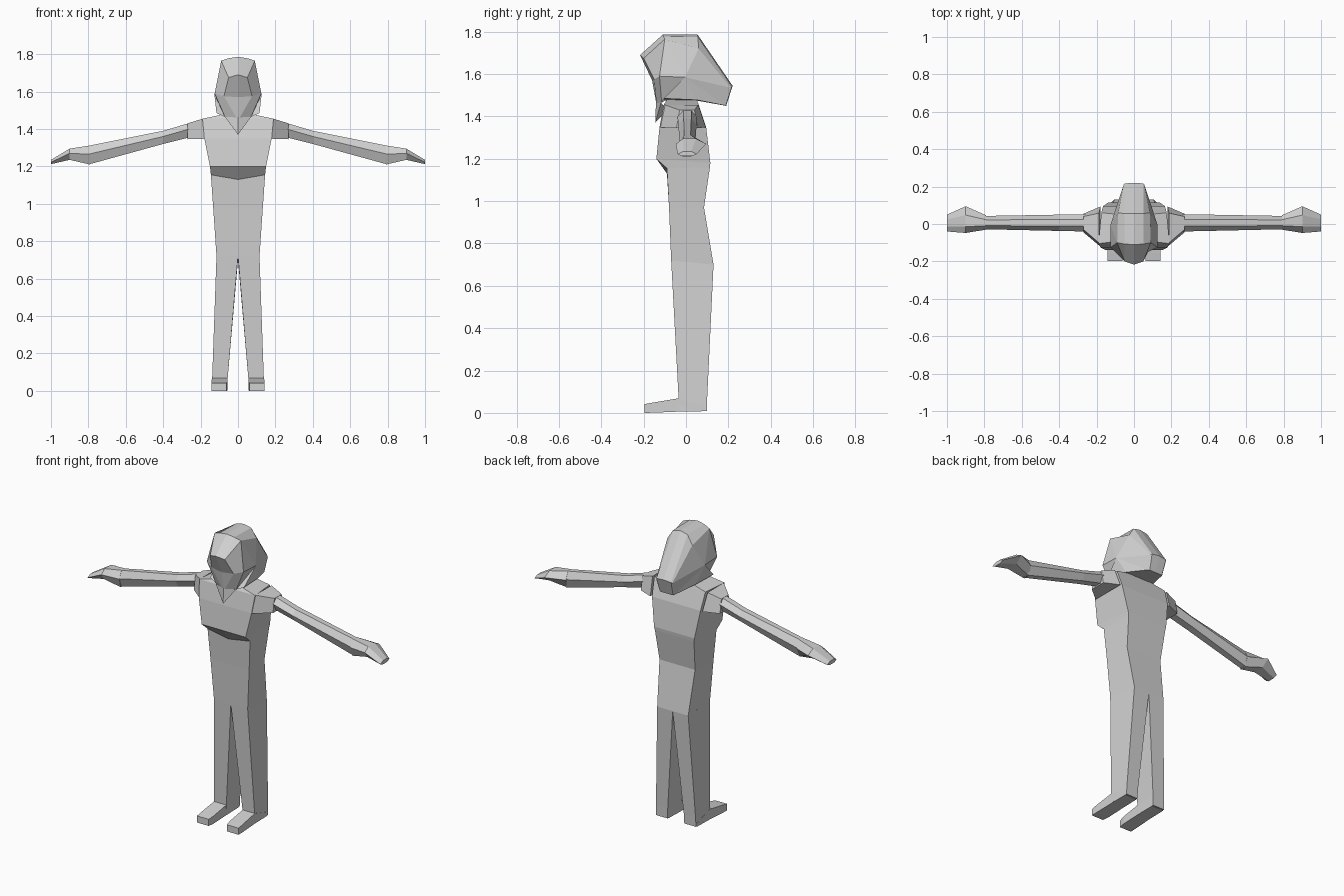
import bpy, bmesh
from mathutils import Vector

grey = bpy.data.materials.new("plain_grey")
grey.diffuse_color = (0.64, 0.64, 0.64, 1)


def build(name, verts, faces):
    """Make a flat-shaded mesh from its right half, mirrored over x = 0."""
    bm = bmesh.new()
    for s in (1, -1):
        vs = [bm.verts.new((s * x, y, z)) for x, y, z in verts]
        for f in faces:
            bm.faces.new([vs[i] for i in (f if s == 1 else f[::-1])])
    bmesh.ops.remove_doubles(bm, verts=bm.verts, dist=0.0005)
    bmesh.ops.recalc_face_normals(bm, faces=bm.faces)
    me = bpy.data.meshes.new(name)
    bm.to_mesh(me)
    bm.free()
    me.materials.append(grey)
    ob = bpy.data.objects.new(name, me)
    bpy.context.collection.objects.link(ob)
    return ob


def loft(rings, closed=True, caps=(True, True)):
    """Skin a row of equal rings; return verts and faces."""
    n = len(rings[0])
    verts = [p for r in rings for p in r]
    faces = []
    for k in range(len(rings) - 1):
        for i in range(n if closed else n - 1):
            j = (i + 1) % n
            faces.append((k * n + i, k * n + j, (k + 1) * n + j, (k + 1) * n + i))
    if caps[0]:
        faces.append(tuple(range(n))[::-1])
    if caps[1]:
        faces.append(tuple(range(len(verts) - n, len(verts))))
    return verts, faces


# Torso: half width, front y, back y, front centre z, front side z, back z
torso = [
    (0.115, -0.07, 0.13, 0.72, 0.72, 0.70),
    (0.132, -0.08, 0.085, 0.97, 0.97, 0.97),
    (0.145, -0.09, 0.113, 1.13, 1.155, 1.16),
    (0.15, -0.14, 0.115, 1.20, 1.20, 1.18),
    (0.18, -0.125, 0.095, 1.35, 1.35, 1.35),
    (0.19, -0.105, 0.06, 1.455, 1.455, 1.455),
    (0.07, -0.09, 0.05, 1.48, 1.48, 1.48),
]
rings = [[(0, f, zc), (w, f, zs), (w * 0.92, b, zb), (0, b, zb)]
         for w, f, b, zc, zs, zb in torso]
build("torso", *loft(rings, closed=False, caps=(False, True)))

# Legs: tapering from the crotch to the ankle and heel
legs = [[(i, f, zf), (o, f, zf), (o - d, b, zb), (i, b, zb)]
        for i, o, f, b, zf, zb, d in [
            (0, 0.115, -0.07, 0.13, 0.72, 0.70, 0.009),
            (0.055, 0.138, -0.035, 0.10, 0.07, 0.07, 0.003),
            (0.057, 0.14, -0.035, 0.098, 0.01, 0.01, 0.003)]]
build("legs", *loft(legs, caps=(False, True)))

# Feet: wedges running forward to a blunt toe
feet = [[(i, y, lo), (o, y, lo), (o, y, hi), (i, y, hi)]
        for y, i, o, lo, hi in [
            (0.09, 0.057, 0.138, 0.008, 0.03),
            (-0.035, 0.056, 0.139, 0.006, 0.069),
            (-0.155, 0.056, 0.142, 0.001, 0.049),
            (-0.197, 0.062, 0.142, 0.0, 0.041)]]
build("feet", *loft(feet))

# Shoulders: blocks narrowing to the sleeve end
shoulders = [[(x, f, lo), (x - t, f2, hi), (x - t, b2, hi), (x, b, lo)]
             for x, t, f, f2, b2, b, lo, hi in [
                 (0.178, -0.01, -0.122, -0.10, 0.058, 0.094, 1.348, 1.455),
                 (0.27, 0.0, -0.045, -0.03, 0.04, 0.055, 1.345, 1.43)]]
build("shoulders", *loft(shoulders))

# Arms: six-sided, angled front and back; x, front, back, low, mid, top
arms = [[(x, f, m), (x, f * 0.3, t), (x, b * 0.5, t),
         (x, b, m), (x, b * 0.6, lo), (x, f * 0.4, lo)]
        for x, f, b, lo, m, t in [
            (0.26, -0.04, 0.05, 1.355, 1.40, 1.432),
            (0.40, -0.037, 0.05, 1.32, 1.36, 1.39),
            (0.80, -0.028, 0.043, 1.21, 1.265, 1.31)]]
build("arms", *loft(arms))

# Hands: wide at the knuckles, thin at the fingertips
hands = [[(x, f, m), (x, f * 0.3, t), (x, b * 0.5, t),
          (x, b, m), (x, b * 0.5, lo), (x, f * 0.5, lo)]
         for x, f, b, lo, m, t in [
             (0.79, -0.03, 0.046, 1.21, 1.265, 1.312),
             (0.90, -0.048, 0.095, 1.24, 1.275, 1.30),
             (1.0, -0.04, 0.05, 1.212, 1.222, 1.235)]]
# Drop the palm toward the wrist so the underside reads flat
hands[1] = [Vector(p) - Vector((0, 0, 0.005)) for p in hands[1]]
build("hands", *loft(hands))

# Head: centre, middle and outer points, from chin over the crown to the nape
head = [
    [(0, -0.14, 1.46), (0.01, -0.14, 1.462), (0.07, -0.115, 1.465)],
    [(0, -0.16, 1.57), (0.075, -0.15, 1.575), (0.125, -0.125, 1.59)],
    [(0, -0.217, 1.69), (0.05, -0.20, 1.675), (0.09, -0.10, 1.765)],
    [(0, -0.11, 1.786), (0.05, -0.107, 1.778), (0.09, -0.10, 1.765)],
    [(0, 0.055, 1.786), (0.05, 0.056, 1.775), (0.085, 0.06, 1.72)],
    [(0, 0.22, 1.545), (0.05, 0.217, 1.54), (0.055, 0.212, 1.535)],
    [(0, 0.19, 1.45), (0.045, 0.19, 1.45), (0.05, 0.185, 1.452)],
    [(0, 0.05, 1.475), (0.05, 0.05, 1.475), (0.10, 0.05, 1.478)],
    [(0, -0.10, 1.475), (0.05, -0.10, 1.475), (0.115, -0.105, 1.485)],
    [(0, -0.14, 1.46), (0.01, -0.14, 1.462), (0.07, -0.115, 1.465)],
]
verts, faces = loft(head, closed=False, caps=(False, False))
# Side of the head: a fan around the cheek point
cheek = len(verts)
verts.append((0.126, -0.005, 1.585))
outer = [3 * k + 2 for k in (0, 1, 3, 4, 5, 6, 7, 8)]
faces += [(cheek, outer[i], outer[(i + 1) % len(outer)]) for i in range(len(outer))]
build("head", verts, faces)

# Chin point hanging over the chest
build("chin",
      [(0, -0.145, 1.37), (0, -0.142, 1.465), (0.07, -0.118, 1.465), (0, -0.09, 1.43)],
      [(0, 2, 1), (0, 3, 2), (1, 2, 3)])
